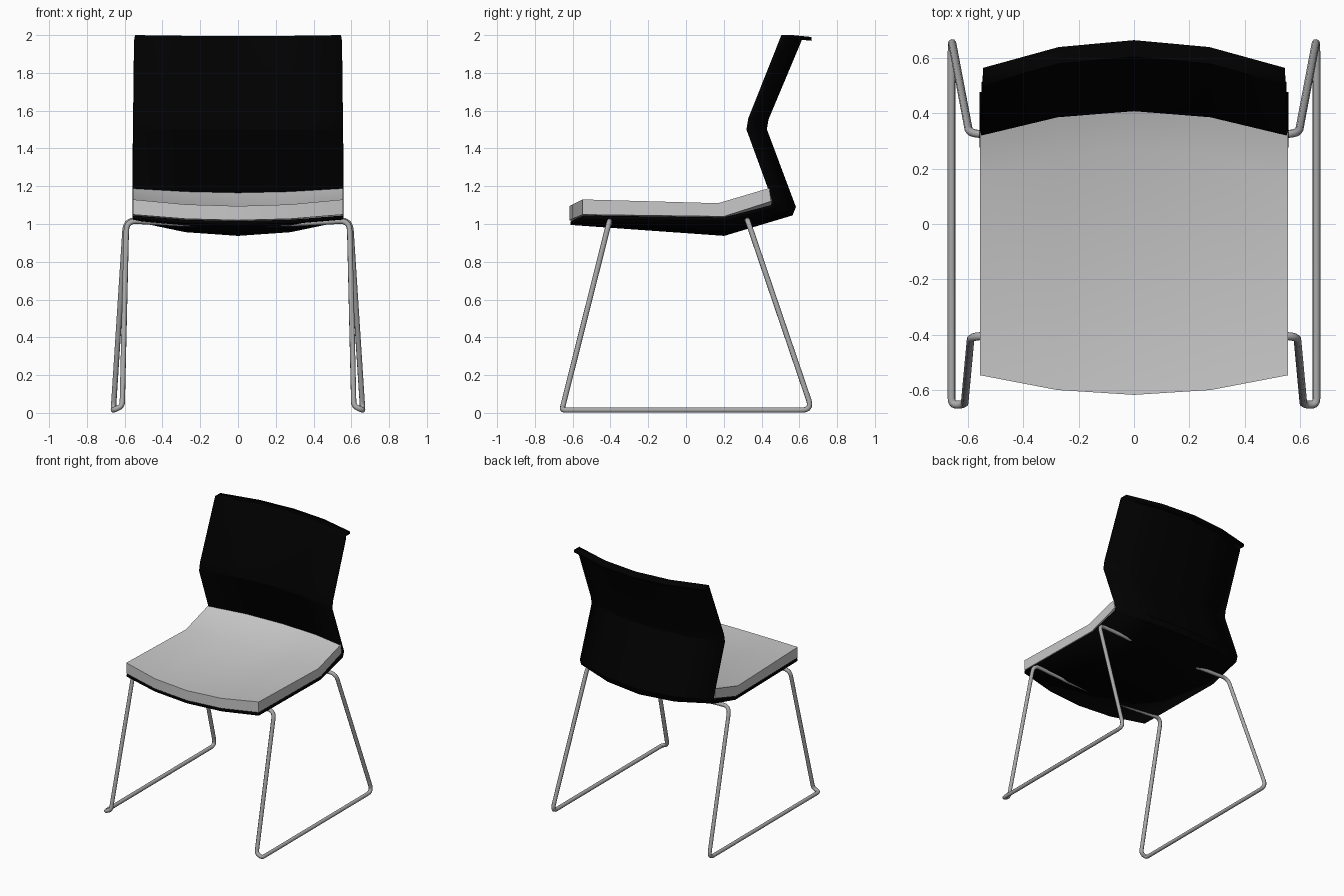
import bpy, math
from mathutils import Vector

cube = bpy.data.objects.get("Cube")
if cube:
    bpy.data.objects.remove(cube, do_unlink=True)


def material(name, color, rough):
    m = bpy.data.materials.new(name)
    m.use_nodes = True
    m.diffuse_color = (*color, 1)
    bsdf = next(n for n in m.node_tree.nodes if n.type == 'BSDF_PRINCIPLED')
    bsdf.inputs["Base Color"].default_value = (*color, 1)
    bsdf.inputs["Roughness"].default_value = rough
    return m


black = material("black plastic", (0.0, 0.0, 0.0), 0.6)
fabric = material("light grey fabric", (0.58, 0.58, 0.58), 0.8)
steel = material("grey steel", (0.4, 0.4, 0.4), 0.4)

STATIONS = (-1, -0.5, 0, 0.5, 1)


def make_object(name, verts, faces, mat):
    mesh = bpy.data.meshes.new(name)
    mesh.from_pydata(verts, [], faces)
    mesh.materials.append(mat)
    obj = bpy.data.objects.new(name, mesh)
    bpy.context.collection.objects.link(obj)
    return obj


def loft(name, rows, mat, closed):
    """Sweep rows of (half width, side point, centre point) across x in a shallow arc."""
    verts = []
    for width, side, centre in rows:
        a, b = Vector(side), Vector(centre)
        for t in STATIONS:
            p = b.lerp(a, t * t)
            verts.append((t * width, p.x, p.y))
    n, k = len(rows), len(STATIONS)
    faces = []
    for i in range(n if closed else n - 1):
        j = (i + 1) % n
        faces += [(i * k + c, i * k + c + 1, j * k + c + 1, j * k + c) for c in range(k - 1)]
    if closed:
        faces.append([i * k for i in range(n)])
        faces.append([i * k + k - 1 for i in reversed(range(n))])
    return make_object(name, verts, faces, mat)


def smooth(obj, angle):
    bpy.ops.object.select_all(action='DESELECT')
    obj.select_set(True)
    bpy.context.view_layer.objects.active = obj
    bpy.ops.object.shade_smooth_by_angle(angle=math.radians(angle))


# Bent one-piece shell: seat pan, back and rearward top lip
shell = loft("seat_shell", [
    (0.554, (-0.545, 1.045), (-0.61, 1.015)),
    (0.554, (0.20, 1.035), (0.20, 0.957)),
    (0.554, (0.45, 1.10), (0.55, 1.06)),
    (0.554, (0.457, 1.125), (0.562, 1.09)),
    (0.552, (0.32, 1.50), (0.408, 1.50)),
    (0.551, (0.33, 1.56), (0.418, 1.56)),
    (0.546, (0.495, 1.975), (0.59, 1.97)),
    (0.545, (0.505, 2.0), (0.605, 1.995)),
    (0.545, (0.565, 2.0), (0.665, 1.99)),
], black, False)
solid = shell.modifiers.new("thickness", 'SOLIDIFY')
solid.thickness = 0.02
solid.offset = -1
smooth(shell, 25)

# Padded cushion lying in the shell
cushion = loft("seat_cushion", [
    (0.557, (-0.547, 1.05), (-0.618, 1.02)),
    (0.557, (0.20, 1.04), (0.20, 0.97)),
    (0.557, (0.45, 1.12), (0.545, 1.08)),
    (0.557, (0.44, 1.19), (0.53, 1.165)),
    (0.557, (0.17, 1.11), (0.27, 1.055)),
    (0.557, (-0.547, 1.13), (-0.618, 1.095)),
], fabric, True)
cushion.data.flip_normals()
smooth(cushion, 30)


def rounded(points, radius, steps=5):
    """Closed path with every corner replaced by a short arc."""
    out = []
    for i, p in enumerate(points):
        prev, nxt = points[i - 1], points[(i + 1) % len(points)]
        r = min(radius, (prev - p).length * 0.45, (nxt - p).length * 0.45)
        a = p + (prev - p).normalized() * r
        b = p + (nxt - p).normalized() * r
        for s in range(steps + 1):
            t = s / steps
            out.append(a.lerp(p, t).lerp(p.lerp(b, t), t))
    return out


# Sled frame: one bent rod, mirrored left to right, its crossbars sunk into the shell
half = [Vector(p) for p in (
    (0.28, -0.405, 1.0), (0.59, -0.405, 1.018), (0.613, -0.652, 0.035),
    (0.66, -0.655, 0.015), (0.66, 0.668, 0.015), (0.595, 0.325, 1.022),
    (0.28, 0.325, 1.01))]
path = half + [Vector((-p.x, p.y, p.z)) for p in reversed(half)]
path = rounded(path, 0.055)
curve = bpy.data.curves.new("sled_frame", 'CURVE')
curve.dimensions = '3D'
curve.bevel_depth = 0.0145
curve.bevel_resolution = 2
spline = curve.splines.new('POLY')
spline.points.add(len(path) - 1)
for pt, co in zip(spline.points, path):
    pt.co = (*co, 1)
spline.use_cyclic_u = True
spline.use_smooth = True
curve.materials.append(steel)
frame = bpy.data.objects.new("sled_frame", curve)
bpy.context.collection.objects.link(frame)
